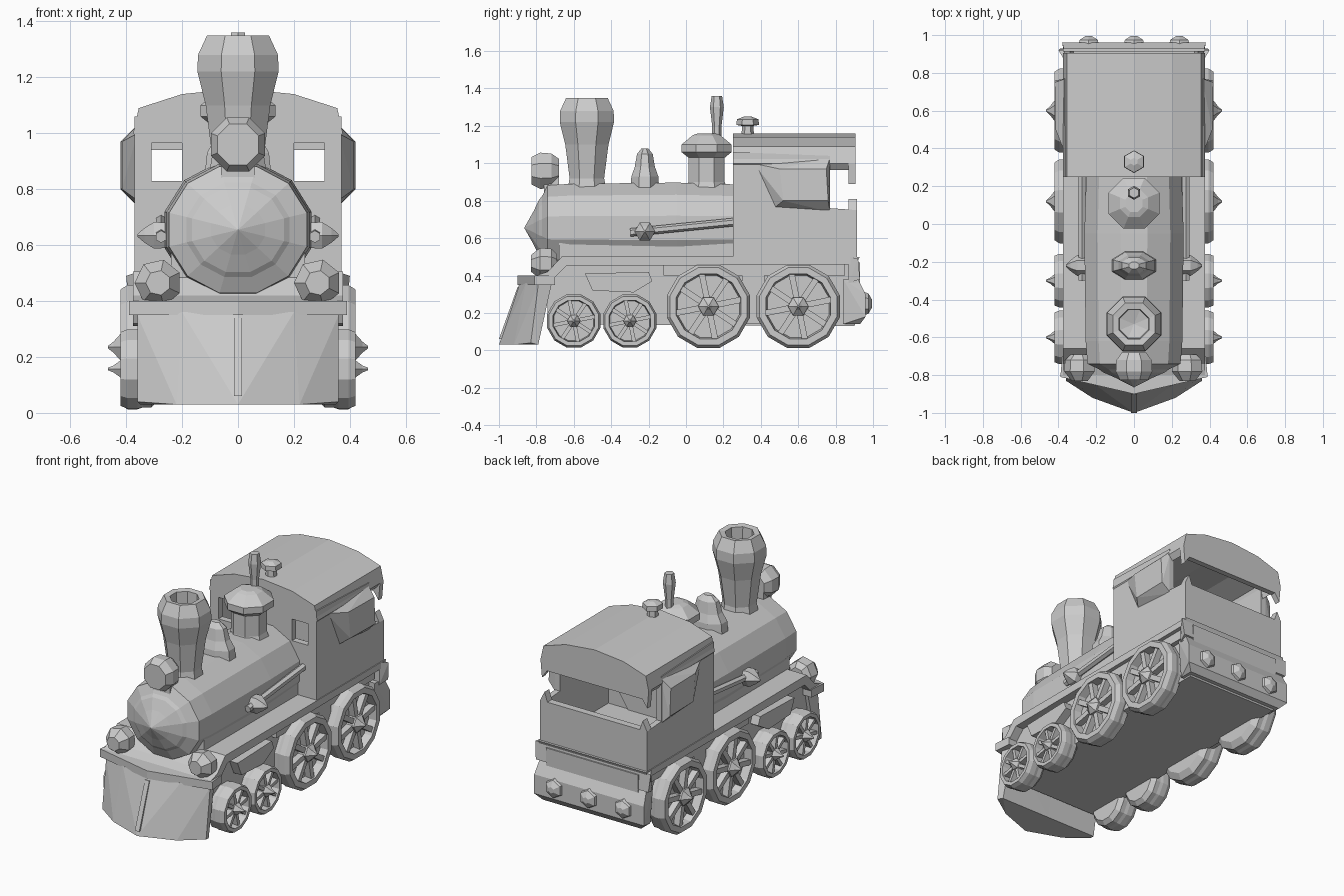
import bpy, bmesh
from math import sin, cos, pi
from mathutils import Vector, Matrix

if "Cube" in bpy.data.objects:
    bpy.data.objects.remove(bpy.data.objects["Cube"])


def finish(name, bm):
    bmesh.ops.remove_doubles(bm, verts=bm.verts, dist=1e-4)
    bmesh.ops.recalc_face_normals(bm, faces=bm.faces)
    me = bpy.data.meshes.new(name)
    bm.to_mesh(me)
    bm.free()
    ob = bpy.data.objects.new(name, me)
    bpy.context.collection.objects.link(ob)
    return ob


def add_box(bm, x0, x1, y0, y1, z0, z1):
    m = Matrix.Translation(((x0 + x1) / 2, (y0 + y1) / 2, (z0 + z1) / 2))
    m = m @ Matrix.Diagonal((abs(x1 - x0), y1 - y0, z1 - z0, 1))
    bmesh.ops.create_cube(bm, size=1, matrix=m)


def boxes(name, *items):
    bm = bmesh.new()
    for b in items:
        add_box(bm, *b)
    return finish(name, bm)


def prism(name, pts, axis, a, b):
    """Extrude a 2D outline along x, y or z from a to b."""
    make = {'x': lambda p, t: (t, p[0], p[1]),
            'y': lambda p, t: (p[0], t, p[1]),
            'z': lambda p, t: (p[0], p[1], t)}[axis]
    bm = bmesh.new()
    f = bm.faces.new([bm.verts.new(make(p, a)) for p in pts])
    ext = bmesh.ops.extrude_face_region(bm, geom=[f])
    vs = [g for g in ext['geom'] if isinstance(g, bmesh.types.BMVert)]
    bmesh.ops.translate(bm, verts=vs, vec=Vector(make((0, 0), b - a)))
    return finish(name, bm)


def hull(name, pts):
    bm = bmesh.new()
    for p in pts:
        bm.verts.new(p)
    bmesh.ops.convex_hull(bm, input=bm.verts)
    return finish(name, bm)


def lathe(name, prof, loc, direction=(0, 0, 1), n=8, scale=(1, 1), loop=False):
    """Spin (radius, height) points about a direction."""
    rot = Vector((0, 0, 1)).rotation_difference(Vector(direction)).to_matrix()
    bm = bmesh.new()
    rings = []
    for r, h in prof:
        rings.append([bm.verts.new(rot @ Vector((
            r * scale[0] * cos(2 * pi * (k + .5) / n),
            r * scale[1] * sin(2 * pi * (k + .5) / n), h)) + Vector(loc)) for k in range(n)])
    pairs = list(zip(rings, rings[1:])) + ([(rings[-1], rings[0])] if loop else [])
    for a, b in pairs:
        for k in range(n):
            bm.faces.new((a[k], a[(k + 1) % n], b[(k + 1) % n], b[k]))
    if not loop:
        bm.faces.new(rings[0])
        bm.faces.new(rings[-1])
    bmesh.ops.dissolve_degenerate(bm, dist=1e-5, edges=bm.edges)
    return finish(name, bm)


# Chassis, running board and front apron
prism("chassis", [(-.74, .14), (.9, .13), (.93, .2), (.93, .47), (-.66, .47), (-.74, .38)],
      'x', -.32, .32)
prism("running_board", [(-.8, .36), (-.72, .37), (-.64, .45), (.91, .46), (.93, .5),
                        (-.66, .505), (-.74, .42), (-.8, .4)], 'x', -.375, .375)
prism("buffer_beam", [(-.39, -.81), (0, -.9), (.39, -.81), (.38, -.7), (-.38, -.7)], 'z', .35, .4)

# Cowcatcher: two cheeks meeting at a centre edge
for s in (-1, 1):
    hull("cowcatcher_half", [(s * x, y, z) for x, y, z in
         [(0, -.89, .36), (0, -1, .03), (0, -.72, .36), (0, -.79, .03), (.2, -.855, .36),
          (.22, -.92, .03), (.36, -.79, .35), (.34, -.72, .35), (.36, -.83, .04), (.35, -.79, .03)]])
hull("cowcatcher_rib", [(s * .015, y, z) for s in (-1, 1) for y, z in
                        [(-.9, .34), (-1, .06), (-.87, .34), (-.95, .06)]])

# Boiler with nose cone
lathe("boiler", [(.26, -.3), (.272, .05), (.265, .62), (.255, .74), (.19, .77), (.17, .785),
                 (.1, .815), (.05, .84), (.0, .865)], (0, 0, .655), (0, -1, 0), 12, (1, .92))
# Saddle and firebox filling below the boiler
boxes("boiler_saddle", (-.24, .24, -.68, .28, .48, .58))

# Chimney with open top
lathe("chimney", [(.115, .84), (.1, .92), (.125, 1.1), (.157, 1.22), (.155, 1.28), (.12, 1.35),
                  (.085, 1.345), (.08, 1.25), (0, 1.23)], (0, -.53, 0), n=8)
# Headlight
lathe("headlight", [(.07, 0), (.1, .04), (.105, .1), (.08, .145)], (0, -.68, .96), (0, -1, 0), 8)
boxes("headlight_bracket", (-.06, .06, -.76, -.68, .82, .93))
# Sand dome
lathe("sand_dome", [(.13, .84), (.12, .93), (.09, .98), (.07, 1.05), (.03, 1.08)],
      (0, -.22, 0), n=8, scale=(1, .65))
# Steam dome and whistle
lathe("steam_dome", [(.125, .84), (.105, .9), (.105, 1.03), (.145, 1.06), (.145, 1.1), (.08, 1.15),
                     (.05, 1.16)], (0, .11, 0), n=8)
lathe("whistle", [(.025, 1.13), (.025, 1.2), (.037, 1.3), (.028, 1.36)], (0, .165, 0), n=6)
# Roof vent
lathe("roof_vent", [(.035, 1.13), (.03, 1.2), (.06, 1.205), (.058, 1.235), (.02, 1.25)],
      (0, .33, 0), n=6)

# Cab front wall with two windows
arch = [(-.375, 1.0), (-.355, 1.09), (-.2, 1.14), (0, 1.16), (.2, 1.14), (.355, 1.09), (.375, 1.0)]
inner = [(x * .93, z - .035) for x, z in arch]
boxes("cab_front_wall", (-.37, .37, .25, .29, .47, .83), (-.2, .2, .25, .29, .83, .97),
      (.31, .37, .25, .29, .83, .97), (-.37, -.31, .25, .29, .83, .97))
prism("cab_front_arch", [(-.36, .97)] + inner + [(.36, .97)], 'y', .25, .29)
# Roof and rear valance
prism("cab_roof", arch + inner[::-1], 'y', .25, .9)
prism("rear_valance", [(-.365, .89), (-.375, 1.0)] + arch[1:-1] +
      [(.375, 1.0), (.365, .89), (.33, .94), (-.33, .94)], 'y', .87, .905)
# Cab rear wall
prism("cab_rear_wall", [(-.37, .36), (-.37, .75), (-.34, .81), (-.32, .75),
                        (.32, .75), (.34, .81), (.37, .75), (.37, .36)], 'y', .87, .915)
# Flared rear edge strip
hull("rear_step", [(s * x, y, z) for s in (-1, 1) for x, y, z in
     [(.37, .87, .5), (.37, .87, .36), (.4, .92, .49), (.39, .93, .38)]])

# Rear bumper with three lamps
hull("rear_bumper", [(s * x, y, z) for s in (-1, 1) for x, y, z in
     [(.34, .84, .14), (.34, .93, .14), (.38, .96, .18), (.38, .96, .3), (.37, .92, .38), (.36, .84, .38)]])
for x in (-.24, 0, .24):
    lathe("rear_lamp", [(.065, 0), (.055, .03), (.02, .05)], (x, .945, .25), (0, 1, 0), 6)


def wheel(side, y, r, z):
    out = (side, 0, 0)
    c = (0, y, z)
    lathe("wheel_disc", [(r * .8, .285), (r * .97, .31), (r * .97, .35), (r * .75, .37)], c, out, 12)
    lathe("wheel_rim", [(r * .97, .34), (r, .36), (r, .395), (r * .93, .42), (r * .78, .42),
                        (r * .74, .365)], c, out, 12, loop=True)
    lathe("wheel_hub", [(r * .25, .36), (r * .24, .42), (r * .1, .445), (.005, .465)], c, out, 6)
    bm = bmesh.new()
    for k in range(8):
        t = bmesh.new()
        add_box(t, .36, .41, -r * .07, r * .07, r * .15, r * .8)
        bmesh.ops.transform(t, verts=t.verts, matrix=Matrix.Translation(c) @
                            Matrix.Rotation(k * pi / 4 + .2, 4, 'X') @ Matrix.Diagonal((side, 1, 1, 1)))
        m = bpy.data.meshes.new("spoke")
        t.to_mesh(m)
        t.free()
        bm.from_mesh(m)
        bpy.data.meshes.remove(m)
    finish("wheel_spokes", bm)


for s in (-1, 1):
    for y, r, z in ((-.6, .147, .157), (-.3, .147, .157), (.12, .23, .235), (.6, .23, .235)):
        wheel(s, y, r, z)
    # Cab side wall, lower side and protruding window shutter
    prism("cab_side_wall", [(.25, .47), (.91, .47), (.91, .75), (.77, .76), (.77, 1.04), (.25, 1.06)],
          'x', s * .335, s * .37)
    hull("window_shutter", [(s * x, y, z) for x, y, z in
         [(.36, .36, 1.0), (.36, .47, .76), (.36, .77, 1.03), (.36, .77, .74), (.415, .5, .97),
          (.415, .52, .8), (.42, .75, .97), (.42, .76, .8)]])
    # Cylinder under the running board
    hull("steam_cylinder", [(s * x, y, z) for x in (.3, .375) for y, z in
         [(-.54, .41), (-.5, .32), (-.28, .31), (-.18, .37), (-.2, .42)]])
    # Side valve and its pipe
    lathe("side_valve", [(.05, .22), (.055, .3), (.03, .335), (.005, .36)],
          (0, -.22, .635), (s, 0, 0), 6, (1, 1))
    lathe("side_pipe", [(.022, -.3), (.022, .26)], (s * .275, 0, .66), (0, 1, .1), 6)
    # Front marker lamps on the apron
    lathe("marker_lamp", [(.05, 0), (.08, .03), (.085, .09), (.045, .14)],
          (s * .285, -.69, .465), (0, -1, 0), 7)
    # Frame above and between the wheels
    boxes("frame_plate", (s * .31, s * .35, -.12, .85, .4, .47), (s * .31, s * .35, .3, .42, .14, .42))
